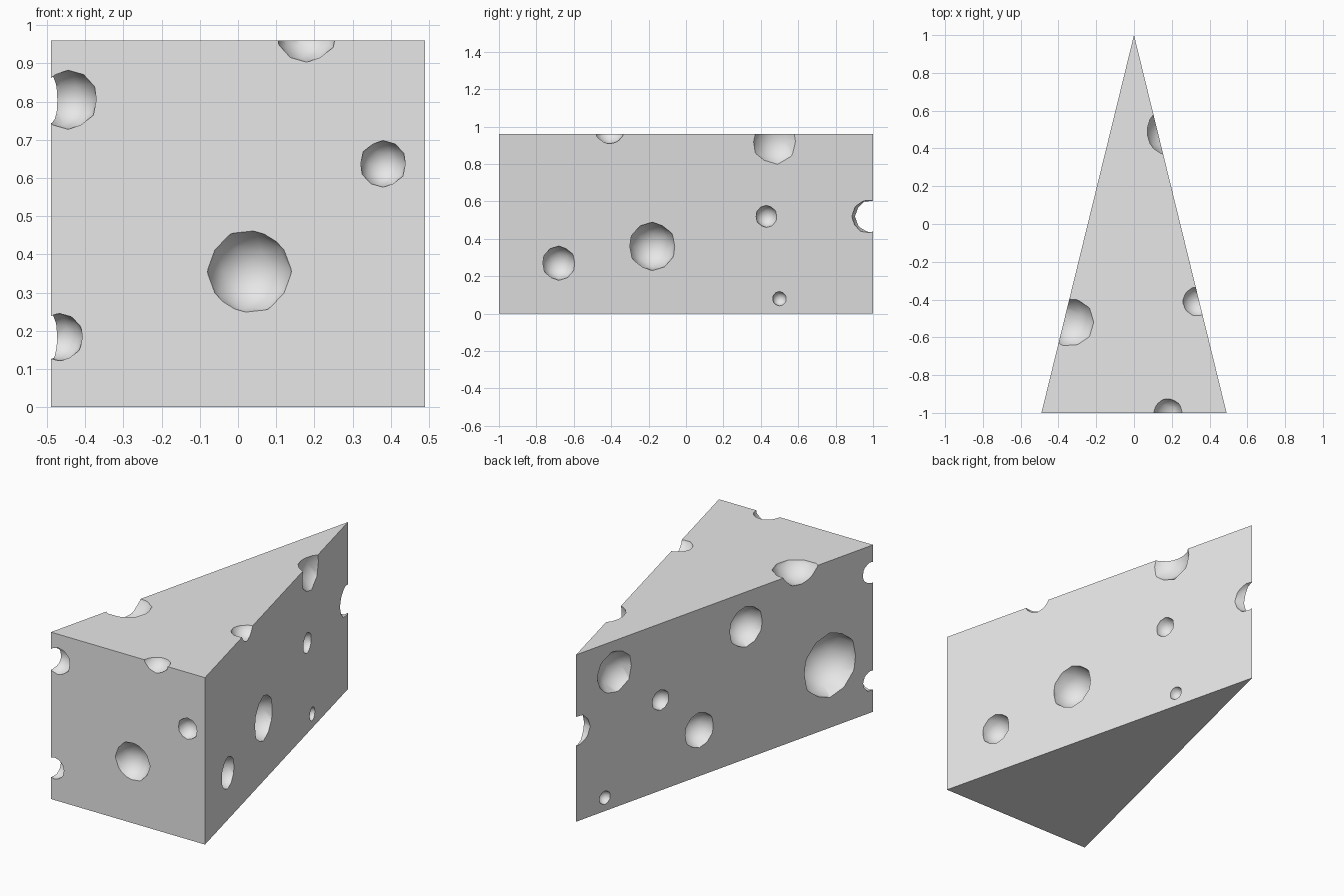
import bpy, bmesh, math
from mathutils import Vector, Matrix

cube = bpy.data.objects.get("Cube")
if cube:
    bpy.data.objects.remove(cube, do_unlink=True)

HALF, HEIGHT = 0.49, 0.96

grey = bpy.data.materials.new("plain grey")
grey.use_nodes = True
grey.diffuse_color = (0.8, 0.8, 0.8, 1)
grey.node_tree.nodes["Principled BSDF"].inputs["Base Color"].default_value = (0.8, 0.8, 0.8, 1)


def make_object(name, bm):
    mesh = bpy.data.meshes.new(name)
    bmesh.ops.recalc_face_normals(bm, faces=bm.faces)
    bm.to_mesh(mesh)
    bm.free()
    mesh.materials.append(grey)
    obj = bpy.data.objects.new(name, mesh)
    bpy.context.collection.objects.link(obj)
    return obj


def side_hole(side, y, z, radius, out=0.0):
    """Sphere on a slanted side; 'out' moves it off the face for a shallow hole."""
    point = Vector((side * HALF * (1 - y) / 2, y, z))
    normal = Vector((side * 2, HALF, 0)).normalized()
    return point + normal * out, math.hypot(radius, out)


# Wedge body
bm = bmesh.new()
base = bm.faces.new([bm.verts.new(p) for p in ((-HALF, -1, 0), (HALF, -1, 0), (0, 1, 0))])
top = bmesh.ops.extrude_face_region(bm, geom=[base])
bmesh.ops.translate(bm, vec=(0, 0, HEIGHT),
                    verts=[v for v in top["geom"] if isinstance(v, bmesh.types.BMVert)])
wedge = make_object("cheese_wedge", bm)

holes = [
    # Left side
    side_hole(1, -0.68, 0.27, 0.09),
    side_hole(1, -0.18, 0.36, 0.127),
    side_hole(1, 0.43, 0.52, 0.058),
    side_hole(1, 0.50, 0.08, 0.038),
    # Right side
    side_hole(-1, 0.74, 0.78, 0.12, 0.06),
    side_hole(-1, 0.43, 0.52, 0.058),
    side_hole(-1, 0.17, 0.265, 0.10),
    side_hole(-1, -0.145, 0.76, 0.115),
    side_hole(-1, -0.71, 0.36, 0.182),
    side_hole(-1, 0.805, 0.077, 0.038),
    # Front face and its corner
    (Vector((0.03, -1.03, 0.355)), 0.113),
    (Vector((0.38, -1, 0.637)), 0.06),
    (Vector((-0.445, -1, 0.805)), 0.076),
    (Vector((-0.468, -0.995, 0.183)), 0.062),
    # Top edges
    (Vector((0.18, -1, 0.985)), 0.08),
    (Vector((0.335, -0.41, 0.99)), 0.083),
    (Vector((0.20, 0.49, 0.92)), 0.14),
    (Vector((-0.34, -0.52, 1.02)), 0.14),
    # Tip
    (Vector((0.03, 0.98, 0.52)), 0.092),
]

# Cutter made of faceted spheres
bm = bmesh.new()
for centre, radius in holes:
    bmesh.ops.create_icosphere(bm, subdivisions=2, radius=radius * 1.02,
                               matrix=Matrix.Translation(centre))
for face in bm.faces:
    face.smooth = True
cutter = make_object("hole_cutter", bm)
cutter.hide_render = True

# Carve the holes, then drop the cutter
cut = wedge.modifiers.new("holes", "BOOLEAN")
cut.operation = "DIFFERENCE"
cut.solver = "EXACT"
cut.object = cutter
bpy.ops.object.select_all(action="DESELECT")
bpy.context.view_layer.objects.active = wedge
wedge.select_set(True)
bpy.ops.object.modifier_apply(modifier=cut.name)
bpy.data.objects.remove(cutter, do_unlink=True)
bpy.ops.object.shade_smooth_by_angle(angle=math.radians(30))
